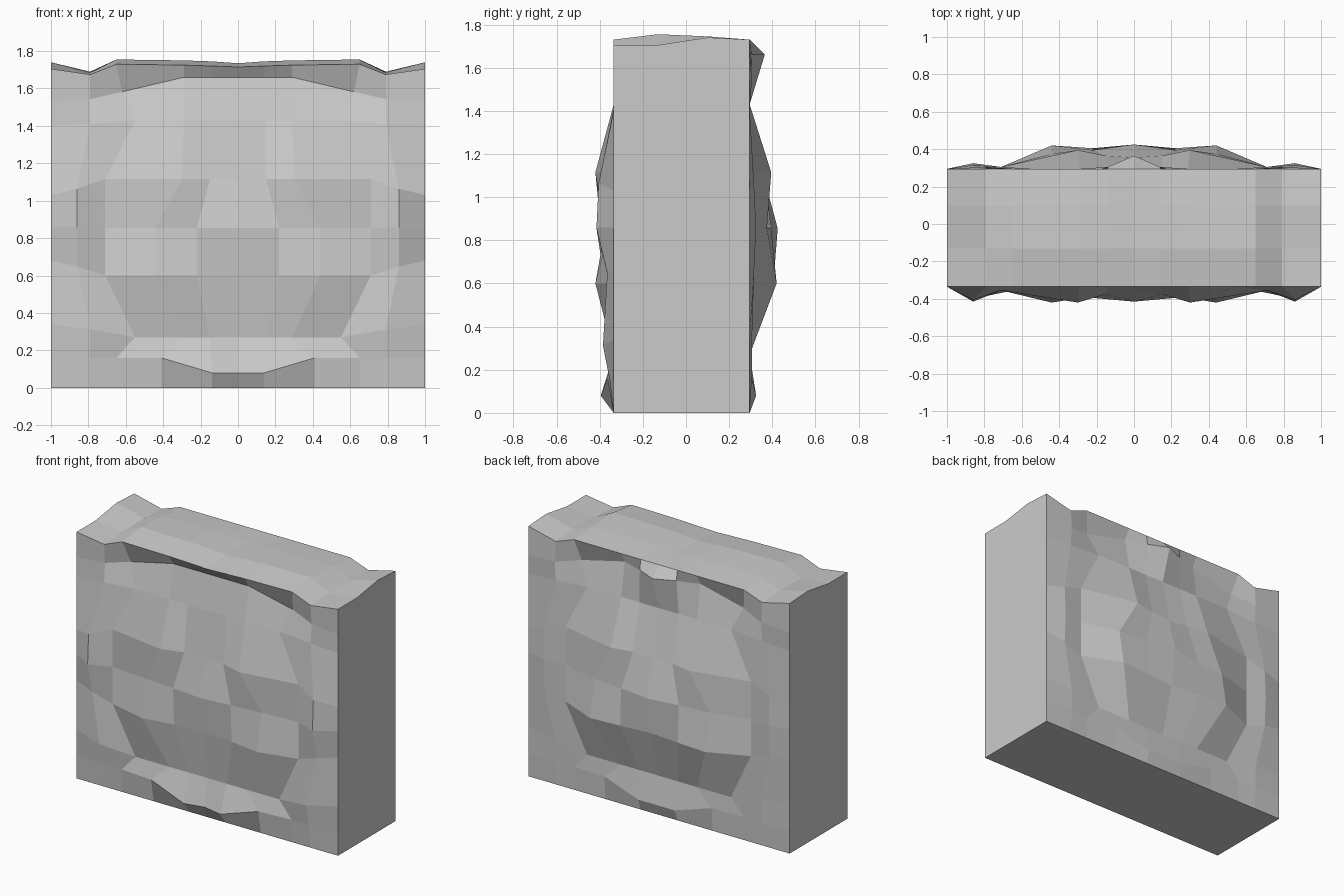
import bpy
import bmesh

if "Cube" in bpy.data.objects:
    bpy.data.objects.remove(bpy.data.objects["Cube"])

FRONT_Y, BACK_Y = -0.335, 0.295

# Column positions (right half, centre to edge), shared by several rows
NARROW = (0, .15, .29, .55, .79, 1)
WIDE = (0, .22, .44, .71, .86, 1)
FOOT = (0, .14, .41, .65, .79, 1)
SHOULDER = (0, .15, .30, .71, .86, 1)
CROWN = (0, .14, .29, .62, .79, 1)

# How strongly each column follows the row's edge height
LATE = (0, 0, 0, 0, .6, 1)
EARLY = (0, 0, 1, 1, 1, 1)
SLOPE = (0, 0, 0, .6, .9, 1)

# Rows of the rough faces: columns, centre height, edge height, drift
ROWS = (
    (FOOT, 0, 0, LATE),
    (FOOT, .08, .16, EARLY),
    (NARROW, .27, .34, LATE),
    (WIDE, .60, .68, LATE),
    (WIDE, .855, .86, LATE),
    (SHOULDER, 1.115, 1.03, LATE),
    (NARROW, 1.43, 1.40, LATE),
    (CROWN, 1.66, 1.53, SLOPE),
)

# Outward relief in hundredths of a unit, one string of columns per row
FRONT_RELIEF = ((0, 0, 0, 0, 0, 0), (3, 6, 3, 1, 2, 0), (0, 0, 0, 0, 5, 0),
                (4, 5, 8.5, 2, 3, 0), (8, 6, 4, 2, 8, 0), (3, 4, 8.5, 2, 7, 0),
                (0, 0, 0, 0, 0, 0), (-4, -4, -4, -5, -1, 0))
BACK_RELIEF = ((0, 0, 0, 0, 0, 0), (3, 3, 1, 0, 1, 0), (0, 0, 0, 0, 1, 0),
               (9, 11, 12.5, 1, 2, 0), (13, 10, 8, 1, 3, 0), (6, 7, 10, 1, 2, 0),
               (0, 0, 0, 0, 0, 0), (7, 1, -4, -4, 1, 0))

# Worn top: depth and heights of each lengthwise line
TOP = (
    (FRONT_Y, (1.715, 1.72, 1.725, 1.73, 1.675, 1.705)),
    (-.13, (1.735, 1.745, 1.75, 1.755, 1.685, 1.705)),
    (.10, (1.735, 1.74, 1.745, 1.745, 1.69, 1.74)),
    (BACK_Y, (1.73, 1.73, 1.73, 1.73, 1.68, 1.73)),
)

bm = bmesh.new()


def rough_face(base_y, sign, relief):
    grid = []
    for (xs, zc, ze, drift), depths in zip(ROWS, relief):
        grid.append([bm.verts.new((x, base_y + sign * d / 100, zc + (ze - zc) * w))
                     for x, d, w in zip(xs, depths, drift)])
    return grid


def skin(grid):
    for a, b in zip(grid, grid[1:]):
        for i in range(len(a) - 1):
            bm.faces.new((a[i], a[i + 1], b[i + 1], b[i]))


# Rough front and back, joined over the top into one continuous skin
front = rough_face(FRONT_Y, -1, FRONT_RELIEF)
back = rough_face(BACK_Y, 1, BACK_RELIEF)
top_xs = (0, .14, .29, .65, .79, 1)
top = [[bm.verts.new((x, y, z)) for x, z in zip(top_xs, zs)] for y, zs in TOP]
loop = front + top + back[::-1]
skin(loop)

# Flat end and flat underside
bm.faces.new([row[-1] for row in loop])
bm.faces.new(front[0] + back[0][::-1])

# Mirror to the left half
bmesh.ops.mirror(bm, geom=bm.verts[:] + bm.edges[:] + bm.faces[:],
                 axis='X', merge_dist=0.0001)
bmesh.ops.remove_doubles(bm, verts=bm.verts[:], dist=0.0001)
bmesh.ops.recalc_face_normals(bm, faces=bm.faces[:])

mesh = bpy.data.meshes.new("stone_wall_block")
bm.to_mesh(mesh)
bm.free()
wall = bpy.data.objects.new("stone_wall_block", mesh)
bpy.context.collection.objects.link(wall)
